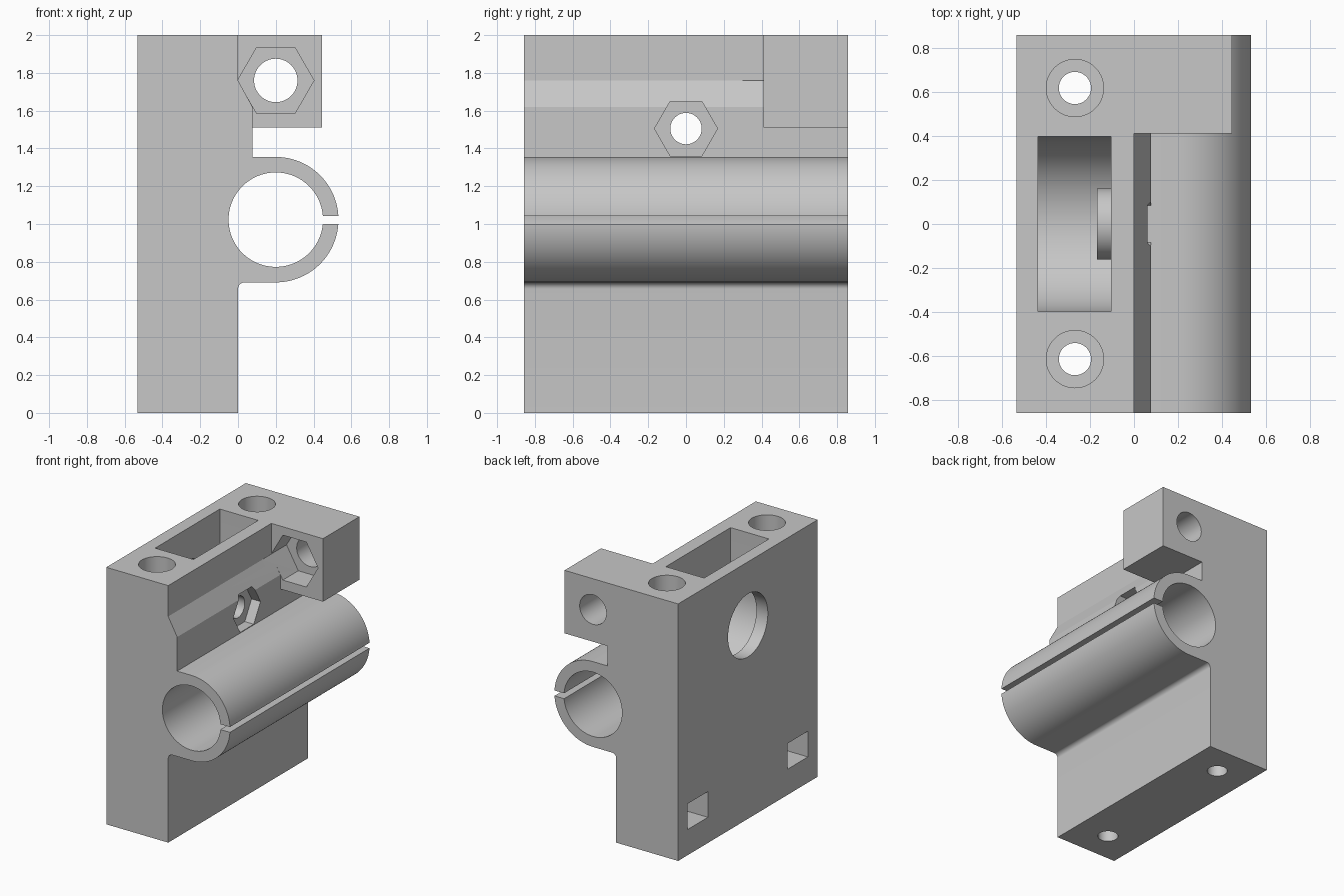
import bpy
import bmesh
from math import sin, cos, pi, radians

cube = bpy.data.objects.get("Cube")
if cube:
    bpy.data.objects.remove(cube, do_unlink=True)

grey = bpy.data.materials.new("plain grey")
grey.use_nodes = True
grey.diffuse_color = (0.57, 0.57, 0.57, 1)
grey.node_tree.nodes["Principled BSDF"].inputs["Base Color"].default_value = grey.diffuse_color


def arc(u, v, r, start, end, steps=48):
    """Points on an arc, angles in degrees."""
    angles = [radians(start + (end - start) * i / steps) for i in range(steps + 1)]
    return [(u + r * cos(a), v + r * sin(a)) for a in angles]


def ngon(u, v, r, sides=64):
    return arc(u, v, r, 0, 360, sides)[:-1]


def prism(name, points, axis, low, high):
    """Extrude a 2D outline along one axis, from low to high."""
    place = {"x": lambda u, v, d: (d, u, v),
             "y": lambda u, v, d: (u, d, v),
             "z": lambda u, v, d: (u, v, d)}[axis]
    bm = bmesh.new()
    ends = [[bm.verts.new(place(u, v, d)) for u, v in points] for d in (low, high)]
    for ring in ends:
        bm.faces.new(ring)
    for i in range(len(points)):
        j = (i + 1) % len(points)
        bm.faces.new((ends[0][i], ends[0][j], ends[1][j], ends[1][i]))
    bmesh.ops.recalc_face_normals(bm, faces=bm.faces)
    mesh = bpy.data.meshes.new(name)
    bm.to_mesh(mesh)
    bm.free()
    mesh.materials.append(grey)
    obj = bpy.data.objects.new(name, mesh)
    bpy.context.collection.objects.link(obj)
    return obj


def combine(target, tool, operation="DIFFERENCE"):
    """Apply a boolean and discard its tool."""
    mod = target.modifiers.new(tool.name, "BOOLEAN")
    mod.operation = operation
    mod.solver = "EXACT"
    mod.object = tool
    bpy.context.view_layer.objects.active = target
    bpy.ops.object.modifier_apply(modifier=mod.name)
    bpy.data.objects.remove(tool, do_unlink=True)


BACK = 0.858
LEFT = -0.533
ROD_X, ROD_Z = 0.2, 1.023
AXLE_Z = 1.505
NUT_X, NUT_Z = 0.2, 1.76

# Main body with rod clamp and upper block as one side profile
outline = [(LEFT, 0), (0, 0)]
outline += arc(0.035, 0.656, 0.035, 180, 90, 8)
outline += arc(ROD_X, ROD_Z, 0.332, -90, 90)
outline += [(0.077, 1.355), (0.077, 1.51), (0.445, 1.51), (0.445, 2), (LEFT, 2)]
body = prism("carriage_body", outline, "y", -BACK, BACK)

# Upper block only remains at the back; the rest steps in with a slope
step = [(0.077, 1.62), (0, 1.76), (0, 2.1), (0.6, 2.1), (0.6, 1.45), (0.077, 1.45)]
combine(body, prism("step_cut", step, "y", -1, 0.41))

# Rod bore and clamp slit
combine(body, prism("rod_bore", ngon(ROD_X, ROD_Z, 0.25, 96), "y", -1, 1))
slit = [(0.3, 1.0), (0.7, 1.0), (0.7, 1.042), (0.3, 1.042)]
combine(body, prism("clamp_slit", slit, "y", -1, 1))

# Wheel slot with rounded floor, its boss, and the round side opening
slot = arc(0, AXLE_Z, 0.398, 180, 360) + [(0.398, 2.1), (-0.398, 2.1)]
combine(body, prism("wheel_slot", slot, "x", -0.435, -0.105))
combine(body, prism("side_opening", ngon(0, AXLE_Z, 0.245), "x", -0.7, -0.4))
combine(body, prism("axle_boss", ngon(0, AXLE_Z, 0.162), "x", -0.167, -0.07), "UNION")

# Axle hole and its hexagonal nut recess
combine(body, prism("axle_hole", ngon(0, AXLE_Z, 0.083), "x", -0.3, 0.3))
combine(body, prism("axle_nut", ngon(0, AXLE_Z, 0.167, 6), "x", 0, 0.15))

# Lead nut recess and hole through the upper block
combine(body, prism("lead_hole", ngon(NUT_X, NUT_Z, 0.115), "y", 0.3, 1))
combine(body, prism("lead_nut", ngon(NUT_X, NUT_Z, 0.202, 6), "y", 0.3, 0.6))

# Two vertical screw holes with counterbores and square nut slots
for y in (-0.613, 0.617):
    combine(body, prism("screw_hole", ngon(-0.268, y, 0.073), "z", -0.1, 2.1))
    combine(body, prism("counterbore", ngon(-0.268, y, 0.13), "z", 0.9, 2.1))
    nut = [(y - 0.125, 0.2), (y + 0.125, 0.2), (y + 0.125, 0.4), (y - 0.125, 0.4)]
    combine(body, prism("nut_slot", nut, "x", -0.7, -0.14))

# Smooth the round surfaces, keep edges sharp
bpy.ops.object.select_all(action="DESELECT")
body.select_set(True)
bpy.context.view_layer.objects.active = body
bpy.ops.object.shade_smooth_by_angle(angle=radians(25))
